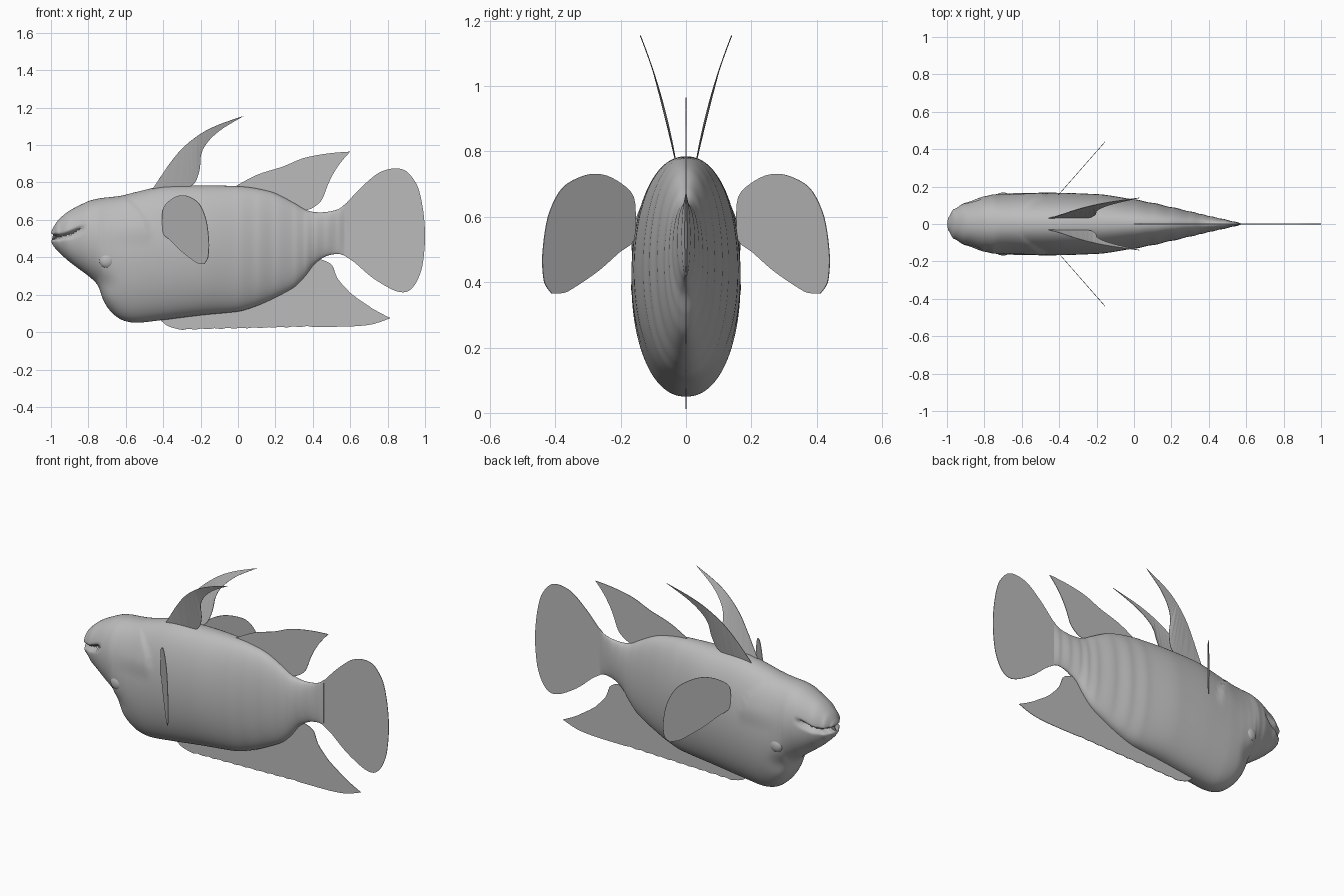
import bpy, bmesh, math
from mathutils import Vector

if "Cube" in bpy.data.objects:
    bpy.data.objects.remove(bpy.data.objects["Cube"])

grey = bpy.data.materials.new("plain grey")
grey.use_nodes = True
grey.diffuse_color = (0.5, 0.5, 0.5, 1)
grey.node_tree.nodes["Principled BSDF"].inputs["Base Color"].default_value = (0.5, 0.5, 0.5, 1)


def spline(points, closed=False, steps=5):
    """Smooth curve through points; sharp turns stay as corners."""
    pts = [Vector(p) for p in points]
    n = len(pts)

    def tangent(i):
        if not closed and i in (0, n - 1):
            return pts[min(i + 1, n - 1)] - pts[max(i - 1, 0)]
        a, b = pts[i] - pts[i - 1], pts[(i + 1) % n] - pts[i]
        if a.normalized().dot(b.normalized()) < 0.6:
            return a * 0
        return (a + b).normalized() * min(a.length, b.length)

    out = []
    for i in range(n if closed else n - 1):
        j = (i + 1) % n
        p, q, a, b = pts[i], pts[j], tangent(i), tangent(j)
        for k in range(steps):
            t = k / steps
            out.append(p * (2*t**3 - 3*t*t + 1) + a * (t**3 - 2*t*t + t)
                       + q * (3*t*t - 2*t**3) + b * (t**3 - t*t))
    return out if closed else out + [pts[-1]]


def make_object(name, bm, smooth=True):
    bmesh.ops.recalc_face_normals(bm, faces=bm.faces)
    mesh = bpy.data.meshes.new(name)
    bm.to_mesh(mesh)
    bm.free()
    mesh.materials.append(grey)
    obj = bpy.data.objects.new(name, mesh)
    bpy.context.collection.objects.link(obj)
    if smooth:
        bpy.ops.object.select_all(action='DESELECT')
        obj.select_set(True)
        bpy.context.view_layer.objects.active = obj
        bpy.ops.object.shade_smooth_by_angle(angle=math.radians(50))
    return obj


def fin(name, outline, depth=lambda x, z: 0, steps=5):
    """Thin fin from an x-z outline; depth gives y at each point."""
    bm = bmesh.new()
    verts = [bm.verts.new((p.x, 0, p.y)) for p in spline(outline, True, steps)]
    bm.faces.new(verts)
    bmesh.ops.triangulate(bm, faces=bm.faces[:])
    for v in bm.verts:
        v.co.y = depth(v.co.x, v.co.z)
    obj = make_object(name, bm, False)
    solid = obj.modifiers.new("thickness", 'SOLIDIFY')
    solid.thickness = 0.003
    solid.offset = 0
    return obj


def ease(t):
    t = max(0, min(1, t))
    return t * t * (3 - 2 * t)


# Body stations: x, upper edge, lower edge, half width
stations = [
    (-1, .53, .49, .012), (-.99, .555, .465, .045), (-.96, .6, .43, .083),
    (-.9, .65, .375, .115), (-.8, .7, .3, .148), (-.75, .713, .25, .158),
    (-.72, .718, .17, .161), (-.68, .722, .11, .163), (-.62, .73, .065, .165),
    (-.54, .75, .05, .167), (-.4, .78, .065, .167), (-.2, .785, .09, .16),
    (0, .78, .11, .132), (.1, .768, .14, .113), (.2, .742, .185, .09),
    (.3, .69, .24, .067), (.36, .655, .3, .053), (.41, .642, .365, .041),
    (.47, .642, .405, .028), (.53, .655, .418, .014), (.57, .68, .41, .004)]


def sculpt(co):
    """Mouth groove, gill cover edge and throat hollow."""
    x, y, z = co
    line = .508 + 2.2 * max(0, x + .98) ** 2
    groove = math.exp(-((z - line) / .012) ** 2) * ease((-.81 - x) / .06)
    co.y *= 1 - .32 * groove
    co.x += .035 * groove * ease((-.93 - x) / .06)
    edge = -.47 - 3.2 * max(0, z - .52) ** 2
    cover = ease((edge - x) / .012) * ease((z - .45) / .12) * ease((x + .8) / .25)
    co.y *= 1 + .07 * cover
    hollow = math.exp(-((x + .73) / .06) ** 2 - ((z - .25) / .06) ** 2)
    co.y *= 1 - .15 * hollow
    return co


bm = bmesh.new()
rings = []
SIDES = 112
for x, top, low, width in spline(stations, steps=8):
    ring = []
    for k in range(SIDES):
        a = 2 * math.pi * k / SIDES
        c, s = math.cos(a), math.sin(a)
        y = width * math.copysign(abs(c) ** .9, c)
        z = (top + low) / 2 + (top - low) / 2 * s
        ring.append(bm.verts.new(sculpt(Vector((x, y, z)))))
    rings.append(ring)
for a, b in zip(rings, rings[1:]):
    for k in range(SIDES):
        m = (k + 1) % SIDES
        bm.faces.new((a[k], a[m], b[m], b[k]))
bm.faces.new(rings[0])
bm.faces.new(rings[-1])
make_object("body", bm)

# Tail fan
fin("tail_fin", [
    (.55, .66), (.58, .69), (.66, .775), (.75, .85), (.83, .875), (.9, .86),
    (.96, .78), (.99, .65), (1, .5), (.985, .35), (.95, .26), (.9, .215),
    (.83, .225), (.72, .29), (.62, .375), (.55, .42)])

# Long lower fin with a scalloped edge
scallops = [(-.3 + .035 * i, .012 + .016 * i / 20 + .005 * (i % 2)) for i in range(21)]
fin("lower_fin", [(-.44, .1), (-.41, .06), (-.37, .03)] + scallops + [
    (.6, .03), (.72, .042), (.815, .075), (.72, .125), (.6, .21), (.53, .29),
    (.505, .355), (.46, .383), (.4, .39), (.3, .3), (.1, .2)], steps=3)

# Upper rear fin
fin("upper_fin", [
    (-.03, .77), (.1, .84), (.24, .885), (.35, .93), (.48, .955), (.6, .965),
    (.54, .895), (.49, .81), (.45, .71), (.4, .665), (.34, .65), (.15, .7)])

for side, label in ((1, "left"), (-1, "right")):
    # Swept paired fins on the upper edge
    fin("swept_fin_" + label, [
        (-.46, .76), (-.38, .88), (-.3, .98), (-.2, 1.06), (-.1, 1.11),
        (.03, 1.155), (-.08, 1.09), (-.15, 1.03), (-.195, .96), (-.205, .87),
        (-.23, .8), (-.28, .77)],
        lambda x, z: side * (.03 + .16 * max(0, z - .76) + .3 * max(0, z - .76) ** 2))
    # Side paddles angled out and back
    fin("side_fin_" + label, [
        (-.4, .53), (-.4, .66), (-.34, .72), (-.28, .73), (-.21, .69),
        (-.17, .6), (-.155, .48), (-.16, .4), (-.18, .365), (-.22, .37),
        (-.3, .43), (-.36, .49)],
        lambda x, z: side * (.16 + 1.14 * (x + .4)))
    # Eyes
    eye = bmesh.new()
    bmesh.ops.create_uvsphere(eye, u_segments=32, v_segments=16, radius=.042)
    for v in eye.verts:
        v.co = Vector((v.co.x - .7, v.co.y * .6 + side * .143, v.co.z + .383))
    make_object("eye_" + label, eye)
